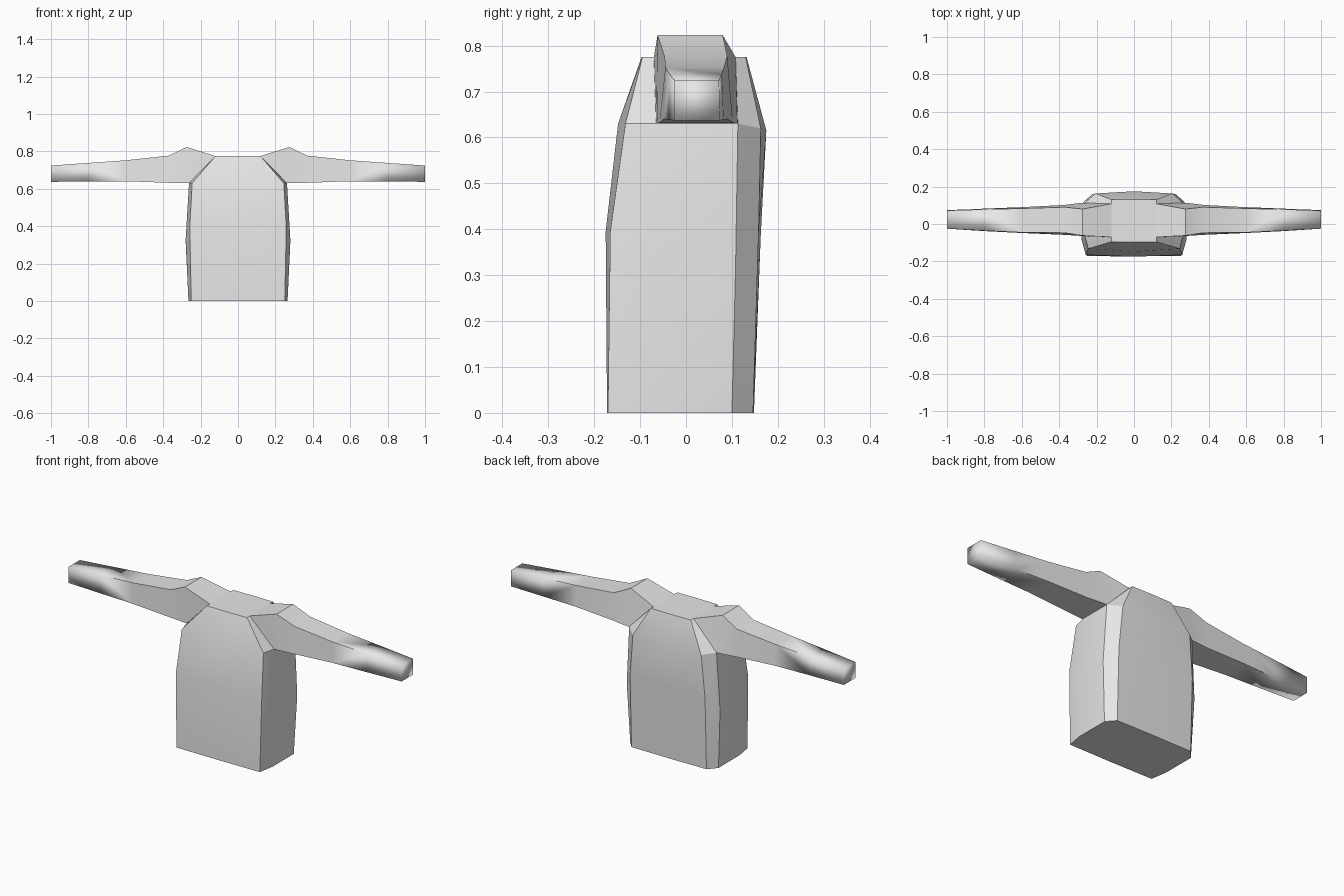
import bpy, bmesh, math

if "Cube" in bpy.data.objects:
    bpy.data.objects.remove(bpy.data.objects["Cube"], do_unlink=True)

grey = bpy.data.materials.new("light_grey")
grey.use_nodes = True
grey.diffuse_color = (0.8, 0.8, 0.8, 1)
grey.node_tree.nodes["Principled BSDF"].inputs["Base Color"].default_value = (0.8, 0.8, 0.8, 1)


def loft(name, rings, cap_start, cap_end, soft_from=9.0):
    """Skin closed rings; edges over 30 degrees are sharp, except beyond |x| = soft_from."""
    bm = bmesh.new()
    loops = [[bm.verts.new(p) for p in ring] for ring in rings]
    n = len(loops[0])
    for a, b in zip(loops, loops[1:]):
        for i in range(n):
            j = (i + 1) % n
            bm.faces.new((a[i], a[j], b[j], b[i]))
    if cap_start:
        bm.faces.new(loops[0][::-1])
    if cap_end:
        bm.faces.new(loops[-1])
    bmesh.ops.recalc_face_normals(bm, faces=bm.faces)
    for f in bm.faces:
        f.smooth = True
    for e in bm.edges:
        soft = max(abs(v.co.x) for v in e.verts) > soft_from
        e.smooth = soft or e.calc_face_angle(0) < math.radians(30)
    mesh = bpy.data.meshes.new(name)
    bm.to_mesh(mesh)
    bm.free()
    mesh.materials.append(grey)
    obj = bpy.data.objects.new(name, mesh)
    bpy.context.collection.objects.link(obj)
    return obj


# Torso: half outlines (x, y, z) from front centre to back centre, hem to neck
halves = [
    [(0, -.172, 0), (.25, -.17, 0), (.265, -.08, 0), (.265, .10, 0), (.225, .146, 0), (0, .148, 0)],
    [(0, -.175, .395), (.258, -.165, .395), (.28, -.085, .325), (.28, .108, .32),
     (.225, .158, .39), (0, .163, .39)],
    [(0, -.148, .63), (.245, -.132, .63), (.262, -.065, .63), (.262, .113, .63),
     (.205, .163, .62), (0, .175, .615)],
    [(0, -.097, .775), (.12, -.095, .775), (.12, -.07, .775), (.12, .108, .775),
     (.12, .13, .775), (0, .132, .775)],
]
rings = [h + [(-x, y, z) for x, y, z in h[-2:0:-1]] for h in halves]
loft("torso", rings, True, True)

# Sleeves: (top x, bottom x, top front y, top back y, bottom front y, bottom back y, top z, bottom z)
stations = [
    (.12, .262, -.07, .108, -.065, .113, .775, .63),
    (.275, .29, -.062, .08, -.063, .112, .823, .63),
    (.37, .37, -.047, .09, -.058, .102, .777, .632),
    (.60, .60, -.045, .083, -.048, .090, .752, .64),
    (.80, .80, -.036, .078, -.038, .082, .738, .639),
    (1.0, 1.0, -.025, .072, -.025, .074, .724, .637),
]
for side, name in ((1, "left_sleeve"), (-1, "right_sleeve")):
    rings = [[(side * xt, ft, zt), (side * xt, bt, zt), (side * xb, bb, zb), (side * xb, fb, zb)]
             for xt, xb, ft, bt, fb, bb, zt, zb in stations]
    loft(name, rings, False, True, soft_from=.9)
